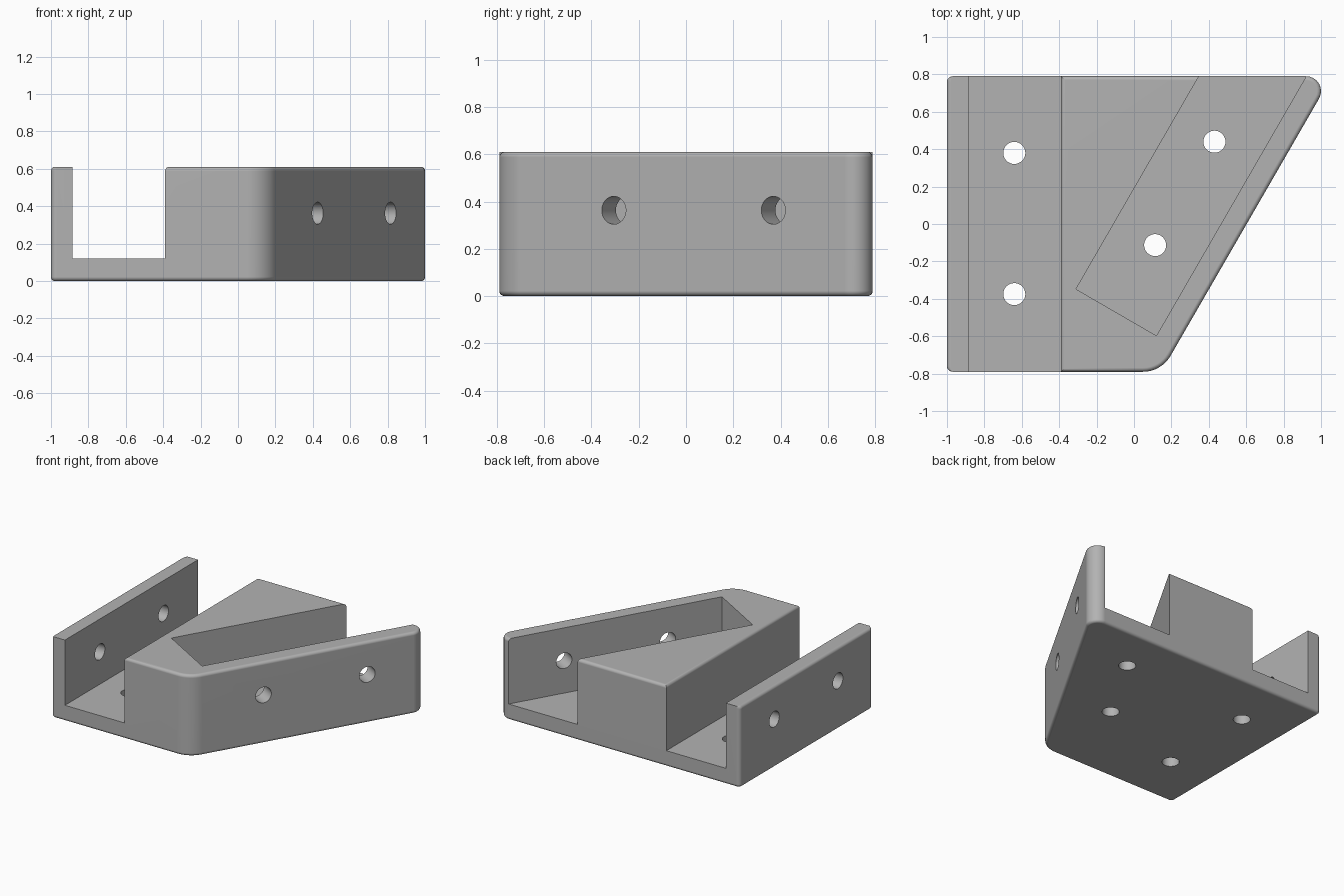
import bpy, bmesh, math
from mathutils import Vector, Matrix

if "Cube" in bpy.data.objects:
    bpy.data.objects.remove(bpy.data.objects["Cube"])

H, FLOOR, WALL = 0.61, 0.12, -0.885     # height, floor level, inner face of the left wall
BLOCK, Y, FIL = -0.39, 0.79, 0.022      # left face of the block, half depth, edge fillet

grey = bpy.data.materials.new("grey")
grey.diffuse_color = (0.45, 0.45, 0.45, 1)
grey.use_nodes = True
grey.node_tree.nodes["Principled BSDF"].inputs["Base Color"].default_value = grey.diffuse_color


def make(name, bm):
    bmesh.ops.recalc_face_normals(bm, faces=bm.faces[:])
    me = bpy.data.meshes.new(name)
    bm.to_mesh(me)
    bm.free()
    me.materials.append(grey)
    ob = bpy.data.objects.new(name, me)
    bpy.context.collection.objects.link(ob)
    return ob


def loft(name, rings):
    bm = bmesh.new()
    loops = [[bm.verts.new(p) for p in r] for r in rings]
    n = len(loops[0])
    for a, b in zip(loops, loops[1:]):
        for i in range(n):
            j = (i + 1) % n
            bm.faces.new((a[i], a[j], b[j], b[i]))
    bm.faces.new(loops[0][::-1])
    bm.faces.new(loops[-1])
    return make(name, bm)


# Rounded outline: centre x, y, radius, start and end angle of each corner or straight point
CORNERS = [(-0.97, -0.76, 0.03, 180, 270), (WALL, -0.76, 0.03, 270, 270),
           (BLOCK, -0.76, 0.03, 270, 270), (0.048, -0.62, 0.17, 270, 330),
           (0.92, 0.71, 0.08, -30, 90), (BLOCK, 0.76, 0.03, 90, 90),
           (WALL, 0.76, 0.03, 90, 90), (-0.97, 0.76, 0.03, 90, 180)]


def outline(z, d, top=False):
    pts = []
    for cx, cy, r, a0, a1 in CORNERS:
        steps = 1 if a0 == a1 else 9
        for k in range(steps):
            a = math.radians(a0 + (a1 - a0) * k / max(steps - 1, 1))
            x, y = cx + (r - d) * math.cos(a), cy + (r - d) * math.sin(a)
            if top and cx < -0.8:               # left wall ends stay square
                y = cy + r * math.sin(a)
            pts.append((x, y, z))
    return pts


# Body with filleted lower and upper rims
arc = [(FIL * (1 - math.cos(t)), FIL * (1 - math.sin(t)))
       for t in (math.pi / 2 * k / 5 for k in range(6))]
rings = [outline(h, d) for d, h in reversed(arc)]
rings += [outline(H - h, d, True) for d, h in arc]
body = loft("double_channel_bracket", rings)

# Straight channel, flared at the top to fillet the block edge
prof = [(WALL, FLOOR), (BLOCK, FLOOR)] + [(BLOCK + d, H - h) for d, h in arc]
prof += [(BLOCK + FIL, 0.8), (WALL, 0.8)]
cutters = [loft("channel_cutter", [[(x, y, z) for x, z in prof] for y in (-1, 1)])]

# Angled slot, open at the back
c, s = math.cos(math.radians(60)), math.sin(math.radians(60))
a, b = Vector((-0.31, -0.348)), Vector((0.12, -0.597))
run = Vector((c, s)) * 2
slot = [a, b, b + run, a + run]
cutters.append(loft("slot_cutter", [[(p.x, p.y, z) for p in slot] for z in (FLOOR, 0.8)]))


# Screw holes
def hole(pos, axis, depth):
    bm = bmesh.new()
    rot = Vector(axis).to_track_quat('Z', 'Y').to_matrix().to_4x4()
    bmesh.ops.create_cone(bm, cap_ends=True, segments=32, radius1=0.059, radius2=0.059,
                          depth=depth, matrix=Matrix.Translation(pos) @ rot)
    cutters.append(make("hole_cutter", bm))


for x, y in ((-0.64, 0.38), (-0.64, -0.375), (0.43, 0.44), (0.113, -0.113)):
    hole((x, y, 0.06), (0, 0, 1), 0.3)
for y in (0.38, -0.375):
    hole((-0.95, y, 0.363), (1, 0, 0), 0.3)
for x, y in ((0.425, -0.306), (0.815, 0.369)):
    hole((x - 0.05, y + 0.03, 0.363), (s, -c, 0), 0.3)

for cut in cutters:
    bpy.context.view_layer.objects.active = body
    m = body.modifiers.new("cut", 'BOOLEAN')
    m.operation, m.solver, m.object = 'DIFFERENCE', 'EXACT', cut
    bpy.ops.object.modifier_apply(modifier=m.name)
    bpy.data.objects.remove(cut)

# Smooth fillets, crisp cut edges
bpy.ops.object.select_all(action='DESELECT')
body.select_set(True)
bpy.context.view_layer.objects.active = body
bpy.ops.object.shade_smooth_by_angle(angle=math.radians(30))
wn = body.modifiers.new("weighted", 'WEIGHTED_NORMAL')
wn.keep_sharp = True
